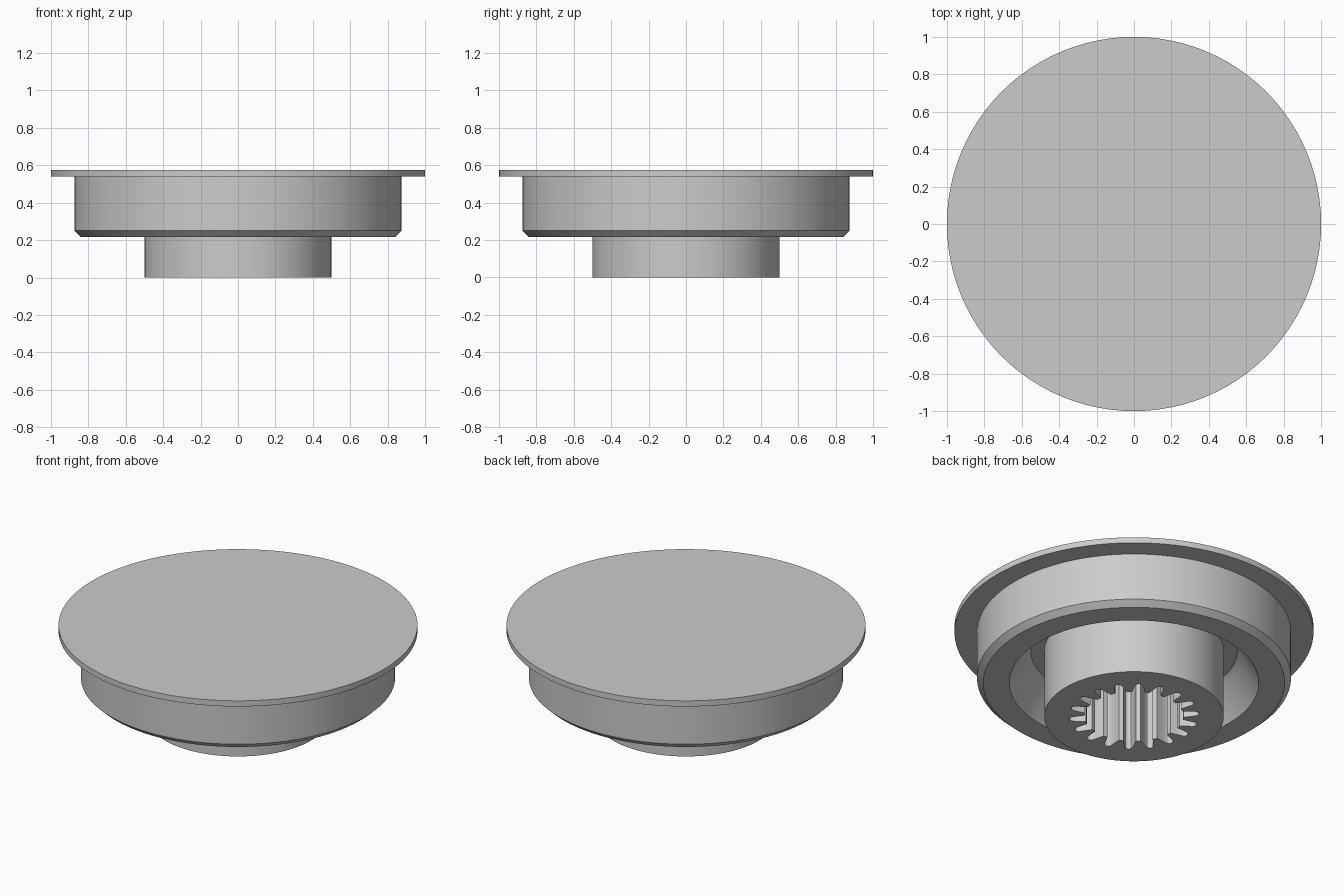
import bpy
import bmesh
from math import cos, sin, pi, radians

if "Cube" in bpy.data.objects:
    bpy.data.objects.remove(bpy.data.objects["Cube"])

SEGMENTS = 96
TEETH = 18

grey = bpy.data.materials.new("plain grey")
grey.use_nodes = True
colour = (0.6, 0.6, 0.6, 1)
grey.diffuse_color = colour
grey.node_tree.nodes["Principled BSDF"].inputs["Base Color"].default_value = colour


def make_object(name, bm):
    bmesh.ops.recalc_face_normals(bm, faces=bm.faces)
    mesh = bpy.data.meshes.new(name)
    bm.to_mesh(mesh)
    bm.free()
    mesh.materials.append(grey)
    obj = bpy.data.objects.new(name, mesh)
    bpy.context.collection.objects.link(obj)
    return obj


def lathe(name, profile):
    """Turn an open (radius, height) profile around z and close both ends."""
    bm = bmesh.new()
    rings = []
    for r, z in profile:
        rings.append([bm.verts.new((r * cos(2 * pi * i / SEGMENTS),
                                    r * sin(2 * pi * i / SEGMENTS), z))
                      for i in range(SEGMENTS)])
    for low, high in zip(rings, rings[1:]):
        for i in range(SEGMENTS):
            j = (i + 1) % SEGMENTS
            bm.faces.new((low[i], low[j], high[j], high[i]))
    bm.faces.new(rings[0])
    bm.faces.new(rings[-1])
    return make_object(name, bm)


def spline_prism(name, bottom, top, phase):
    """Prism with rounded radial grooves, used to cut the socket."""
    # half of one groove: (radius, angle as a share of the tooth pitch)
    half = [(0.275, 0.36), (0.315, 0.25), (0.345, 0.19), (0.358, 0.12), (0.363, 0.04)]
    groove = [(r, -a) for r, a in half] + [(r, a) for r, a in reversed(half)]
    pitch = 2 * pi / TEETH
    bm = bmesh.new()
    outline = []
    for t in range(TEETH):
        for r, a in groove:
            angle = phase + (t + a) * pitch
            outline.append(bm.verts.new((r * cos(angle), r * sin(angle), bottom)))
    base = bm.faces.new(outline)
    result = bmesh.ops.extrude_face_region(bm, geom=[base])
    verts = [g for g in result["geom"] if isinstance(g, bmesh.types.BMVert)]
    bmesh.ops.translate(bm, verts=verts, vec=(0, 0, top - bottom))
    return make_object(name, bm)


# Turned body: boss, ring groove, chamfered drum and thin top flange
cap = lathe("flanged_cap", [
    (0.5, 0), (0.5, 0.42),
    (0.575, 0.42), (0.595, 0.40), (0.695, 0.217),
    (0.84, 0.217), (0.875, 0.25), (0.875, 0.54),
    (1.0, 0.54), (1.0, 0.575),
])

# Splined socket in the underside of the boss
cutter = spline_prism("socket_cutter", -0.1, 0.42, radians(-5))
cutter.hide_render = True
cut = cap.modifiers.new("socket", 'BOOLEAN')
cut.operation = 'DIFFERENCE'
cut.solver = 'EXACT'
cut.object = cutter

bpy.ops.object.select_all(action='DESELECT')
cap.select_set(True)
bpy.context.view_layer.objects.active = cap
bpy.ops.object.modifier_apply(modifier="socket")
bpy.data.objects.remove(cutter)
bpy.ops.object.shade_smooth_by_angle(angle=radians(30))
